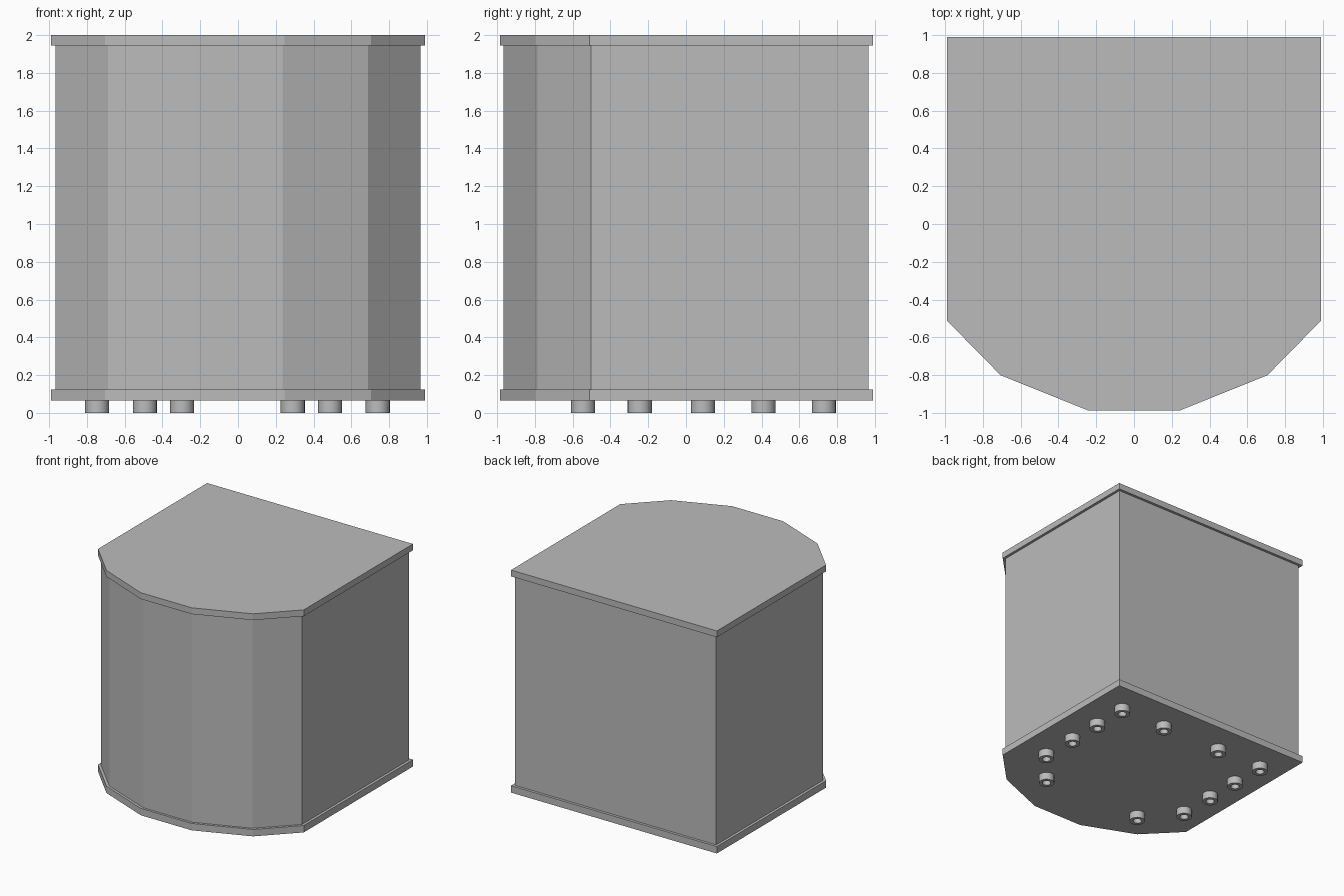
import bpy
import bmesh

cube = bpy.data.objects.get("Cube")
if cube:
    bpy.data.objects.remove(cube, do_unlink=True)

grey = bpy.data.materials.new("plain grey")
grey.use_nodes = True
grey.diffuse_color = (0.5, 0.5, 0.5, 1)
grey.node_tree.nodes["Principled BSDF"].inputs["Base Color"].default_value = (0.5, 0.5, 0.5, 1)


def finish(name, bm):
    bmesh.ops.recalc_face_normals(bm, faces=bm.faces)
    mesh = bpy.data.meshes.new(name)
    bm.to_mesh(mesh)
    bm.free()
    mesh.materials.append(grey)
    obj = bpy.data.objects.new(name, mesh)
    bpy.context.collection.objects.link(obj)
    return obj


def prism(name, half, bottom, top):
    """Extrude a half outline, mirrored in x, between two heights."""
    outline = half + [(-x, y) for x, y in reversed(half)]
    bm = bmesh.new()
    face = bm.faces.new([bm.verts.new((x, y, bottom)) for x, y in outline])
    new = bmesh.ops.extrude_face_region(bm, geom=[face])["geom"]
    verts = [v for v in new if isinstance(v, bmesh.types.BMVert)]
    bmesh.ops.translate(bm, verts=verts, vec=(0, 0, top - bottom))
    return finish(name, bm)


# Cabinet body and its overhanging plates: flat back, faceted bow front
plate = [(0.245, -0.985), (0.705, -0.80), (0.99, -0.51), (0.99, 0.99)]
body = [(0.235, -0.965), (0.687, -0.785), (0.967, -0.503), (0.967, 0.967)]
prism("bottom_plate", plate, 0.065, 0.125)
prism("body", body, 0.125, 1.945)
prism("top_plate", plate, 1.945, 2.0)


def foot(name, x, y):
    """Round foot with a recessed underside."""
    bm = bmesh.new()
    profile = [(0, 0.045), (0.035, 0.045), (0.035, 0), (0.064, 0), (0.064, 0.066), (0, 0.066)]
    verts = [bm.verts.new((r, 0, z)) for r, z in profile]
    edges = [bm.edges.new(pair) for pair in zip(verts, verts[1:])]
    bmesh.ops.spin(bm, geom=verts + edges, cent=(0, 0, 0), axis=(0, 0, 1),
                   angle=6.2831853, steps=20)
    bmesh.ops.remove_doubles(bm, verts=bm.verts, dist=0.0001)
    obj = finish(name, bm)
    obj.location = (x, y, 0)
    bpy.ops.object.select_all(action="DESELECT")
    obj.select_set(True)
    bpy.context.view_layer.objects.active = obj
    bpy.ops.object.shade_smooth_by_angle()


# Feet along the sides, back and front
spots = [(0.74, y) for y in (0.73, 0.41, 0.09, -0.245)] + [(0.29, 0.73), (0.487, -0.545)]
for i, (x, y) in enumerate(spots, 1):
    foot(f"left_foot_{i}", x, y)
    foot(f"right_foot_{i}", -x - 0.006, y)
